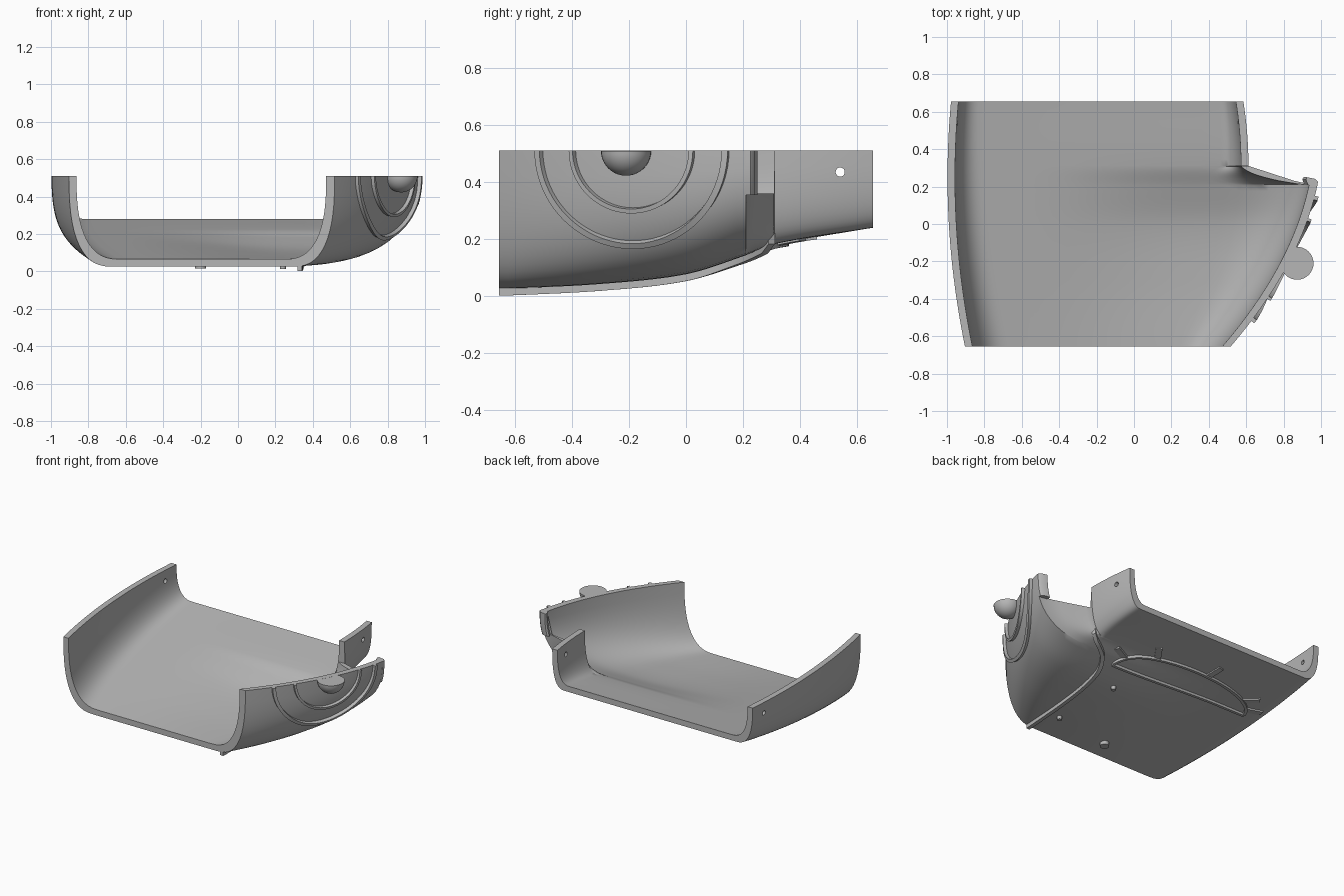
import bpy, bmesh, math
from mathutils import Vector

cube = bpy.data.objects.get("Cube")
if cube:
    bpy.data.objects.remove(cube, do_unlink=True)

TOP, N, K = 0.51, 2.6, 14
FRONT, STEP, REAR, BACK = -0.655, 0.21, 0.31, 0.655   # ends of the hull, bulge end, narrow rear

grey = bpy.data.materials.new("plain grey")
grey.use_nodes = True
grey.diffuse_color = (0.47, 0.47, 0.47, 1)
grey.node_tree.nodes["Principled BSDF"].inputs["Base Color"].default_value = (0.47, 0.47, 0.47, 1)


def finish(name, bm, angle=35):
    bmesh.ops.recalc_face_normals(bm, faces=bm.faces)
    mesh = bpy.data.meshes.new(name)
    bm.to_mesh(mesh)
    bm.free()
    mesh.materials.append(grey)
    ob = bpy.data.objects.new(name, mesh)
    bpy.context.collection.objects.link(ob)
    bpy.ops.object.select_all(action="DESELECT")
    ob.select_set(True)
    bpy.context.view_layer.objects.active = ob
    bpy.ops.object.shade_smooth_by_angle(angle=math.radians(angle))
    return ob


def table(v, pts):
    """Smooth interpolation through a few (position, value) points."""
    for i in range(len(pts) - 1):
        (a, p), (b, q) = pts[i], pts[i + 1]
        if v <= b or i == len(pts) - 2:
            o, n = pts[max(i - 1, 0)], pts[min(i + 2, len(pts) - 1)]
            t, d = (v - a) / (b - a), b - a
            m0 = (q - o[1]) / (b - o[0]) * d
            m1 = (n[1] - p) / (n[0] - a) * d
            return ((2*t**3 - 3*t*t + 1) * p + (t**3 - 2*t*t + t) * m0
                    + (3*t*t - 2*t**3) * q + (t**3 - t*t) * m1)


# Hull dimensions along its length: straight ramp on the left, sagging belly on the right
def floor(x, y):
    ramp = 0.025 + 0.215 * (y - FRONT) / (BACK - FRONT)
    belly = table(y, [(FRONT, 0.025), (-0.3, 0.043), (0, 0.077), (0.2, 0.14), (REAR, 0.183), (BACK, 0.24)])
    t = min(1, max(0, (x + 0.6) / 0.9))
    return ramp + (belly - ramp) * t * t * (3 - 2 * t)


def left_x(y):
    return -0.997 + 0.114 * (y - 0.25) ** 2


def left_w(y):
    return 0.18 - 0.08 * y


def right_x(y):
    if y <= STEP:
        return 0.92 + 0.37 * y - 0.375 * y * y
    if y < REAR:
        t = (y - STEP) / (REAR - STEP)
        return 0.94 - 0.32 * t + 0.035 * max(0, 1 - 6 * t)
    return 0.612 - 0.23 * (y - REAR) ** 2


def right_w(y):
    if y <= STEP:
        return table(y, [(FRONT, 0.225), (-0.3, 0.34), (0, 0.42), (STEP, 0.45)])
    return 0.45 - 0.34 * (y - STEP) / (REAR - STEP) if y < REAR else 0.11 - 0.05 * (y - REAR)


def corner(x, w, z, top, sign):
    """Rounded wall from the rim down to the floor."""
    t0 = math.asin(((TOP - top) / (TOP - z)) ** (N / 2))
    out = []
    for i in range(K + 1):
        t = t0 + (math.pi / 2 - t0) * i / K
        c = max(math.cos(t), 0) ** (2 / N)
        out.append((x - sign * w * (1 - c), TOP - (TOP - z) * math.sin(t) ** (2 / N)))
    return out


def section(y, thick, thick_r, top):
    left = corner(left_x(y) + thick, left_w(y), floor(-1, y) + thick, TOP, -1)
    right = corner(right_x(y) - thick_r, right_w(y), floor(1, y) + thick, top, 1)
    x0, x1 = left[-1][0], right[-1][0]
    mid = [x0 + (x1 - x0) * i / 12 for i in range(1, 12)]
    mid = [(x, floor(x, y) + thick) for x in mid]
    return [(x, y, h) for x, h in left + mid + right[::-1]]


# Main shell, lofted through cross-sections
stations = [(FRONT + (STEP - FRONT) * i / 26, TOP, 0.045) for i in range(27)]
stations += [(STEP + 0.002 + 0.096 * i / 10, 0.36, 0.045 + 0.055 * math.sin(math.pi * i / 10))
             for i in range(11)]
stations += [(REAR + (BACK - REAR) * i / 10, TOP, 0.04) for i in range(11)]
bm = bmesh.new()
rings = []
for y, top, tr in stations:
    pts = section(y, 0, 0, top) + section(y, 0.04, tr, top)[::-1]
    rings.append([bm.verts.new(p) for p in pts])
count = len(rings[0])
for a, b in zip(rings, rings[1:]):
    for j in range(count):
        k = (j + 1) % count
        bm.faces.new((a[j], a[k], b[k], b[j]))
for r in (rings[0], rings[-1]):
    for j in range(count // 2 - 1):
        bm.faces.new((r[j], r[j + 1], r[-2 - j], r[-1 - j]))
shell = finish("hull_shell", bm)

# Fastening holes through both rear walls
bpy.ops.mesh.primitive_cylinder_add(vertices=20, radius=0.016, depth=3, location=(0, 0.54, 0.435),
                                    rotation=(0, math.pi / 2, 0))
cutter = bpy.context.object
cutter.hide_render = True
mod = shell.modifiers.new("holes", "BOOLEAN")
mod.operation, mod.object, mod.solver = "DIFFERENCE", cutter, "EXACT"
bpy.context.view_layer.objects.active = shell
bpy.ops.object.modifier_apply(modifier=mod.name)
bpy.data.objects.remove(cutter, do_unlink=True)


# Points on the outer surface
def under(x, y):
    u = max(0, (x - right_x(y) + right_w(y)) / right_w(y))
    v = max(0, (left_x(y) + left_w(y) - x) / left_w(y))
    u = min(max(u, v), 1)
    return Vector((x, y, TOP - (TOP - floor(x, y)) * (1 - u ** N) ** (1 / N)))


def side(y, z):
    s = min(1, max(0, (TOP - z) / (TOP - floor(1, y))))
    return Vector((right_x(y) - right_w(y) * (1 - (1 - s ** N) ** (1 / N)), y, z))


def strip(name, surf, path, width, height, closed=False):
    """Raised rib following a path of surface coordinates."""
    bm = bmesh.new()
    rows, n = [], len(path)
    for i, (a, b) in enumerate(path):
        prev = path[(i - 1) % n] if closed else path[max(i - 1, 0)]
        nxt = path[(i + 1) % n] if closed else path[min(i + 1, n - 1)]
        p = surf(a, b)
        e = 0.004
        if surf is side:
            normal = (surf(a + e, b) - surf(a - e, b)).cross(surf(a, b + e) - surf(a, b - e))
        else:
            normal = Vector((0, 0, -1))
        normal.normalize()
        across = (surf(*nxt) - surf(*prev)).cross(normal).normalized() * width / 2
        rows.append([bm.verts.new(p + across * s + normal * h)
                     for s, h in ((-1, -0.015), (-1, height), (1, height), (1, -0.015))])
    for i in range(n if closed else n - 1):
        a, b = rows[i], rows[(i + 1) % n]
        for j in range(4):
            k = (j + 1) % 4
            bm.faces.new((a[j], a[k], b[k], b[j]))
    if not closed:
        bm.faces.new(rows[0])
        bm.faces.new(rows[-1])
    for v in bm.verts:
        v.co.z = min(v.co.z, TOP)
        v.co.y = max(v.co.y, FRONT)
    return finish(name, bm)


# Concentric ribs and round boss on the bulging side
for name, radius, width in (("outer_ring", 0.325, 0.022), ("inner_ring", 0.208, 0.016)):
    arc = [math.pi * (1 + i / 40) for i in range(41)]
    strip(name, side, [(-0.185 + radius * math.cos(t), TOP + radius * math.sin(t)) for t in arc], width, 0.02)

bm = bmesh.new()
bmesh.ops.create_uvsphere(bm, u_segments=32, v_segments=20, radius=0.088)
bmesh.ops.translate(bm, verts=bm.verts, vec=(0.872, -0.21, TOP))
for co, no in (((0, 0, TOP - 0.0005), (0, 0, 1)), ((0.815, -0.2, 0), (-1, 0.51, 0))):
    bmesh.ops.bisect_plane(bm, geom=bm.verts[:] + bm.edges[:] + bm.faces[:], plane_co=co,
                           plane_no=no, clear_outer=True)
    bmesh.ops.holes_fill(bm, edges=[e for e in bm.edges if e.is_boundary])
finish("side_boss", bm)

# Lip at the back edge of the bulge, above the lowered step wall
bm = bmesh.new()
lip = []
for i in range(7):
    p = side(STEP - 0.002, TOP - 0.155 * i / 6)
    lip.append([bm.verts.new((p.x + dx, p.y + dy, p.z)) for dx, dy in
                ((-0.05, 0), (0, 0), (0.003, 0.018), (-0.012, 0.033), (-0.055, 0.042), (-0.062, 0.03))])
for a, b in zip(lip, lip[1:]):
    for j in range(len(a)):
        k = (j + 1) % len(a)
        bm.faces.new((a[j], a[k], b[k], b[j]))
bm.faces.new(lip[0])
bm.faces.new(lip[-1])
finish("bulge_lip", bm)

# Keel rib on the underside, sweeping up to the step
ys = [FRONT + 0.955 * i / 40 for i in range(41)]
strip("keel_rib", under, [(table(y, [(FRONT, 0.33), (0.05, 0.36), (0.2, 0.43), (0.3, 0.585)]), y)
                          for y in ys], 0.026, 0.024)

# Half-moon outline with rays on the underside
CX, CY, A, B = -0.23, 0.16, 0.54, 0.19
moon = [(CX + A * math.cos(math.pi * i / 40), CY + B * math.sin(math.pi * i / 40)) for i in range(41)]
moon += [(CX - A + 2 * A * i / 20, CY) for i in range(1, 20)]
strip("half_moon_rib", under, moon, 0.02, 0.015, True)
for i, deg in enumerate((22, 56, 100, 146, 166)):
    c, s = math.cos(math.radians(deg)), math.sin(math.radians(deg))
    ray = [(CX + (A + d) * c, CY + (B + d) * s) for d in (0, 0.03, 0.06, 0.09, 0.11)]
    strip(f"ray_{i + 1}", under, ray, 0.042, 0.008)

# Small pegs on the underside
for name, x, y, r in (("large_peg", -0.2, -0.53, 0.03), ("front_peg", 0.24, -0.45, 0.016),
                      ("middle_peg", 0.17, 0.0, 0.016)):
    bm = bmesh.new()
    bmesh.ops.create_cone(bm, cap_ends=True, segments=24, radius1=r, radius2=r, depth=0.04)
    bmesh.ops.translate(bm, verts=bm.verts, vec=(x, y, floor(x, y) - 0.003))
    finish(name, bm)
